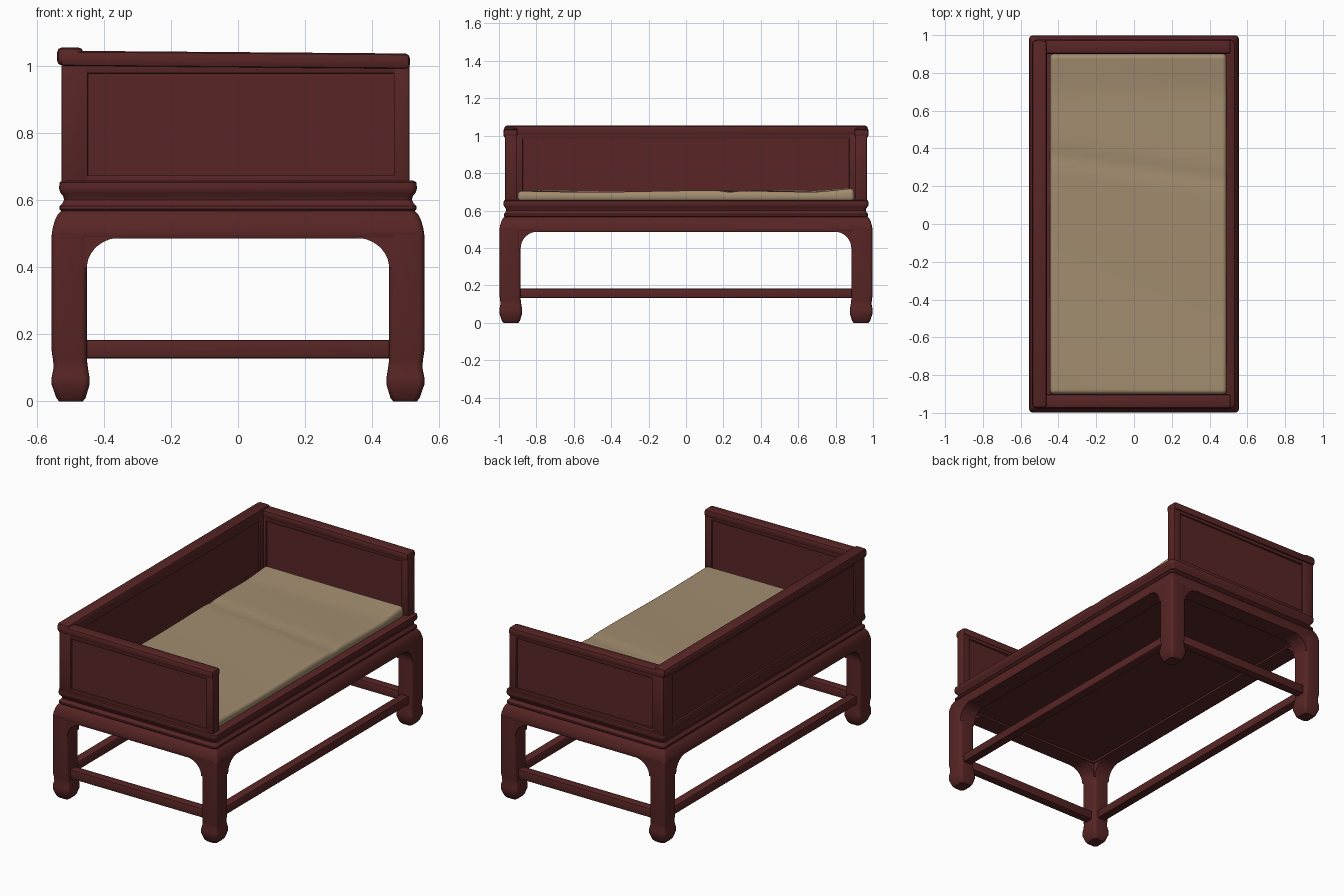
import bpy, bmesh, math
from mathutils import Vector

if "Cube" in bpy.data.objects:
    bpy.data.objects.remove(bpy.data.objects["Cube"])


def material(name, rgb):
    m = bpy.data.materials.new(name)
    m.diffuse_color = (*rgb, 1)
    m.use_nodes = True
    m.node_tree.nodes["Principled BSDF"].inputs["Base Color"].default_value = m.diffuse_color
    return m


WOOD = material("dark red wood", (0.098, 0.0185, 0.0185))
CLOTH = material("tan cloth", (0.36, 0.262, 0.158))
HX, HY = 0.555, 0.998


def finish(bm, name, mat=WOOD, angle=35):
    bmesh.ops.recalc_face_normals(bm, faces=bm.faces)
    me = bpy.data.meshes.new(name)
    bm.to_mesh(me)
    bm.free()
    me.materials.append(mat)
    ob = bpy.data.objects.new(name, me)
    bpy.context.collection.objects.link(ob)
    bpy.ops.object.select_all(action='DESELECT')
    bpy.context.view_layer.objects.active = ob
    ob.select_set(True)
    bpy.ops.object.shade_smooth_by_angle(angle=math.radians(angle))
    return ob


def box_bm(lo, hi, bevel=0.0, segments=2):
    bm = bmesh.new()
    bmesh.ops.create_cube(bm, size=1)
    for v in bm.verts:
        v.co = Vector([l + (h - l) * (c + 0.5) for l, h, c in zip(lo, hi, v.co)])
    if bevel:
        bmesh.ops.bevel(bm, geom=bm.edges[:], offset=bevel, segments=segments,
                        profile=0.5, affect='EDGES')
    return bm


def box(name, lo, hi, bevel=0.004, segments=2):
    return finish(box_bm(lo, hi, bevel, segments), name)


def rounded_rect(x0, x1, y0, y1, r, z, n=4):
    pts = []
    for k, (cx, cy) in enumerate([(x1 - r, y1 - r), (x0 + r, y1 - r),
                                  (x0 + r, y0 + r), (x1 - r, y0 + r)]):
        for i in range(n + 1):
            a = math.pi / 2 * (k + i / n)
            pts.append((cx + r * math.cos(a), cy + r * math.sin(a), z))
    return pts


def loft(name, rings, closed=False):
    """Skin a list of equal rings; closed joins the last ring to the first."""
    bm = bmesh.new()
    rows = [[bm.verts.new(p) for p in ring] for ring in rings]
    pairs = list(zip(rows, rows[1:])) + ([(rows[-1], rows[0])] if closed else [])
    for a, b in pairs:
        for i in range(len(a)):
            j = (i + 1) % len(a)
            bm.faces.new((a[i], a[j], b[j], b[i]))
    if not closed:
        bm.faces.new(rows[0])
        bm.faces.new(rows[-1])
    return finish(bm, name)


def frame_sweep(name, profile):
    """Sweep an (inset, z) profile round the plan of the bed."""
    loft(name, [rounded_rect(-HX + i, HX - i, -HY + i, HY - i, 0.02, z)
                for i, z in profile], closed=True)


# apron with sloping shoulder, and stepped seat frame above it
frame_sweep("apron", [(0.004, 0.485), (0.0, 0.495), (0.003, 0.515), (0.01, 0.54),
                      (0.018, 0.556), (0.032, 0.57), (0.11, 0.57), (0.11, 0.485)])
frame_sweep("seat_frame", [(0.03, 0.565), (0.024, 0.572), (0.024, 0.582), (0.032, 0.59),
                           (0.037, 0.60), (0.034, 0.612), (0.025, 0.622), (0.022, 0.635),
                           (0.024, 0.652), (0.032, 0.657), (0.14, 0.657), (0.14, 0.565)])
box("seat_deck", (-0.46, -0.9, 0.497), (0.46, 0.9, 0.652), 0)

# legs with bulging feet: (z, outer inset, inner growth)
LEG = [(0, 0.022, -0.012), (0.01, 0.014, -0.004), (0.05, 0.0, 0.008), (0.07, 0.0, 0.008),
       (0.10, 0.006, 0.003), (0.125, 0.004, 0.0), (0.15, 0.0, 0.0), (0.45, 0.0, 0.0),
       (0.495, 0.0, 0.0)]
R = 0.09
for sx, xn in ((-1, "left"), (1, "right")):
    for sy, yn in ((-1, "front"), (1, "back")):
        rings = []
        for z, o, g in LEG:
            xs = sorted((sx * (HX - o), sx * (0.45 - g)))
            ys = sorted((sy * (HY - o), sy * (0.884 - g)))
            rings.append(rounded_rect(*xs, *ys, 0.018, z))
        loft(f"{yn}_{xn}_leg", rings)

        # concave brackets between leg and apron, one along x and one along y
        for along, rx in (("x", 0.1), ("y", R)):
            bm = bmesh.new()
            arc = [(rx * (1 - math.cos(t)), -R * (1 - math.sin(t)))
                   for t in [math.pi / 2 * i / 10 for i in range(11)]]
            prof = [(-0.02, 0.015), (-0.02, -R)] + arc + [(rx, 0.015)]
            loops = []
            for d in (0.002, 0.104):
                if along == "x":
                    loops.append([bm.verts.new((sx * (0.45 - u), sy * (HY - d), 0.487 + w))
                                  for u, w in prof])
                else:
                    loops.append([bm.verts.new((sx * (HX - d), sy * (0.884 - u), 0.487 + w))
                                  for u, w in prof])
            for lp in loops:
                bm.faces.new(lp)
            for i in range(len(prof)):
                j = (i + 1) % len(prof)
                bm.faces.new((loops[0][i], loops[0][j], loops[1][j], loops[1][i]))
            finish(bm, f"{yn}_{xn}_bracket_{along}")

# low stretchers between the legs
for s, xn, yn in ((-1, "left", "front"), (1, "right", "back")):
    box(f"{yn}_stretcher", (-0.47, s * 0.94 - 0.027, 0.128), (0.47, s * 0.94 + 0.027, 0.183), 0.006)
    box(f"{xn}_stretcher", (s * 0.5 - 0.027, -0.9, 0.132), (s * 0.5 + 0.027, 0.9, 0.183), 0.006)

# end boards: recessed panel, posts, rails and a rolled top rail
for s, n in ((-1, "front"), (1, "back")):
    def span(a, b):
        return sorted((s * a, s * b))

    def part(name, x0, x1, t0, t1, z0, z1, bevel=0.004):
        y0, y1 = span(t0, t1)
        return box(f"{n}_end_{name}", (x0, y0, z0), (x1, y1, z1), bevel)

    part("panel", -0.47, 0.48, 0.918, 0.956, 0.65, 1.0, 0)
    part("rear_post", -0.525, -0.447, 0.906, 0.967, 0.65, 1.02)
    part("open_post", 0.464, 0.51, 0.906, 0.967, 0.65, 1.02)
    part("bottom_rail", -0.5, 0.49, 0.906, 0.967, 0.65, 0.673)
    part("upper_rail", -0.5, 0.49, 0.906, 0.967, 0.976, 1.02)
    rail = part("top_rail", -0.53, 0.512, 0.90, 0.976, 0.997, 1.044, 0.014)
    for v in rail.data.vertices:          # top rail dips towards the open side
        v.co.z -= 0.008 * (v.co.x + 0.53)

# back board along the closed long side
def back(name, x0, x1, y0, y1, z0, z1, bevel=0.004):
    box("back_board_" + name, (x0, y0, z0), (x1, y1, z1), bevel)


back("panel", -0.515, -0.474, -0.92, 0.92, 0.65, 1.0, 0)
for s, n in ((-1, "front"), (1, "rear")):
    y0, y1 = sorted((s * 0.872, s * 0.964))
    back(n + "_post", -0.526, -0.464, y0, y1, 0.65, 1.02)
back("bottom_rail", -0.526, -0.464, -0.9, 0.9, 0.65, 0.688)
back("upper_rail", -0.526, -0.464, -0.9, 0.9, 0.985, 1.02)
back("top_rail", -0.539, -0.461, -0.972, 0.972, 1.0, 1.054, 0.015)

# soft mattress, sliced into a grid so that the top can ripple
bm = box_bm((-0.445, -0.9, 0.65), (0.49, 0.9, 0.70), 0.02, 4)
for axis, lo, hi, count in ((0, -0.42, 0.46, 14), (1, -0.87, 0.87, 48)):
    no = Vector((axis == 0, axis == 1, 0))
    for i in range(count + 1):
        bmesh.ops.bisect_plane(bm, geom=bm.verts[:] + bm.edges[:] + bm.faces[:],
                               plane_co=no * (lo + (hi - lo) * i / count), plane_no=no)
for v in bm.verts:
    x, y, z = v.co
    if z > 0.67:
        k = (z - 0.67) / 0.03
        crease = y - 0.30 + 0.14 * x
        ripple = 0.004 * math.sin(5 * y + 2 * x) - 0.008 * math.exp(-(crease / 0.035) ** 2)
        lift = 0.02 * max(0, y - 0.7) / 0.2
        v.co.z += k * (0.003 + ripple + lift)
finish(bm, "mattress", CLOTH, 60)
